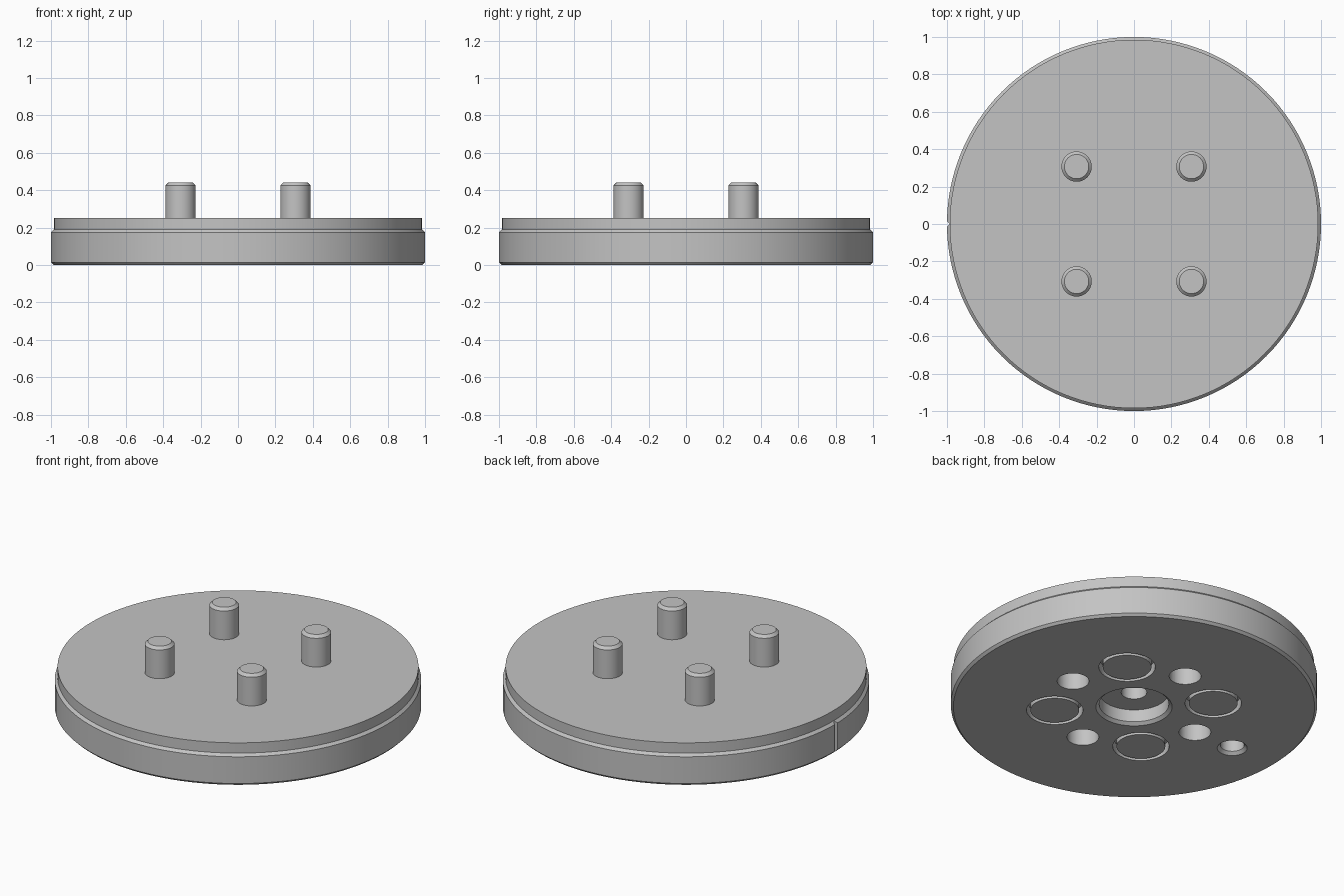
import bpy
import bmesh
from math import cos, sin, tau, radians

if "Cube" in bpy.data.objects:
    bpy.data.objects.remove(bpy.data.objects["Cube"], do_unlink=True)

steel = bpy.data.materials.new("grey_steel")
steel.use_nodes = True
GREY = (0.55, 0.55, 0.55, 1)
steel.diffuse_color = GREY
steel.node_tree.nodes["Principled BSDF"].inputs["Base Color"].default_value = GREY


def lathe(name, profile, center=(0, 0), sides=48, closed=False):
    """Turn (radius, z) points about a vertical axis; radius 0 makes a pole."""
    bm = bmesh.new()
    rings = []
    for r, z in profile:
        if r == 0:
            rings.append([bm.verts.new((0, 0, z))] * sides)
        else:
            rings.append([bm.verts.new((r * cos(tau * i / sides), r * sin(tau * i / sides), z))
                          for i in range(sides)])
    pairs = list(zip(rings, rings[1:]))
    if closed:
        pairs.append((rings[-1], rings[0]))
    for a, b in pairs:
        for i in range(sides):
            j = (i + 1) % sides
            bm.faces.new(dict.fromkeys((a[i], a[j], b[j], b[i])))
    bmesh.ops.recalc_face_normals(bm, faces=bm.faces)
    mesh = bpy.data.meshes.new(name)
    bm.to_mesh(mesh)
    bm.free()
    mesh.materials.append(steel)
    obj = bpy.data.objects.new(name, mesh)
    obj.location = (*center, 0)
    bpy.context.collection.objects.link(obj)
    return obj


def select(obj):
    bpy.ops.object.select_all(action="DESELECT")
    obj.select_set(True)
    bpy.context.view_layer.objects.active = obj


def smooth(obj):
    select(obj)
    bpy.ops.object.shade_smooth_by_angle(angle=radians(30))


def carve(target, cutter):
    cutter.hide_render = True
    mod = target.modifiers.new("cut", "BOOLEAN")
    mod.operation = "DIFFERENCE"
    mod.solver = "EXACT"
    mod.object = cutter
    select(target)
    bpy.ops.object.modifier_apply(modifier=mod.name)
    bpy.data.objects.remove(cutter, do_unlink=True)


# Stepped disc with the central bore and its pilot hole in the underside
disc = lathe("disc", [
    (0, 0.2), (0.07, 0.2), (0.07, 0.09), (0.19, 0.09), (0.19, 0.016), (0.208, 0),
    (0.986, 0), (1, 0.014), (1, 0.175), (0.985, 0.19), (0.985, 0.252), (0, 0.252)],
    sides=128)

# Blind holes on the axes of the underside
for x, y in ((1, 0), (0, 1), (-1, 0), (0, -1)):
    hole = [(0, -0.05), (0.087, -0.05), (0.087, 0.2), (0, 0.2)]
    carve(disc, lathe("hole_cutter", hole, (x * 0.434, y * 0.434)))

# Countersunk locating hole and the alignment notch in the rim
locator = [(0, -0.02), (0.102, -0.02), (0.065, 0.017), (0.065, 0.17), (0, 0.17)]
carve(disc, lathe("locator_cutter", locator, (-0.7, 0)))
notch = [(0, -0.1), (0.015, -0.1), (0.015, 0.23), (0, 0.23)]
carve(disc, lathe("notch_cutter", notch, (-1, 0), sides=4))

# Pins on top, each with a ring groove around its seat underneath
for x, side in ((-0.307, "right"), (0.307, "left")):
    for y, end in ((-0.307, "front"), (0.307, "back")):
        groove = [(0.133, -0.05), (0.154, -0.05), (0.154, 0.06), (0.133, 0.06)]
        carve(disc, lathe("groove_cutter", groove, (x, y), closed=True))
        pin = lathe(f"{end}_{side}_pin", [
            (0, 0.252), (0.081, 0.252), (0.081, 0.425), (0.065, 0.441), (0, 0.441)], (x, y))
        smooth(pin)

smooth(disc)
